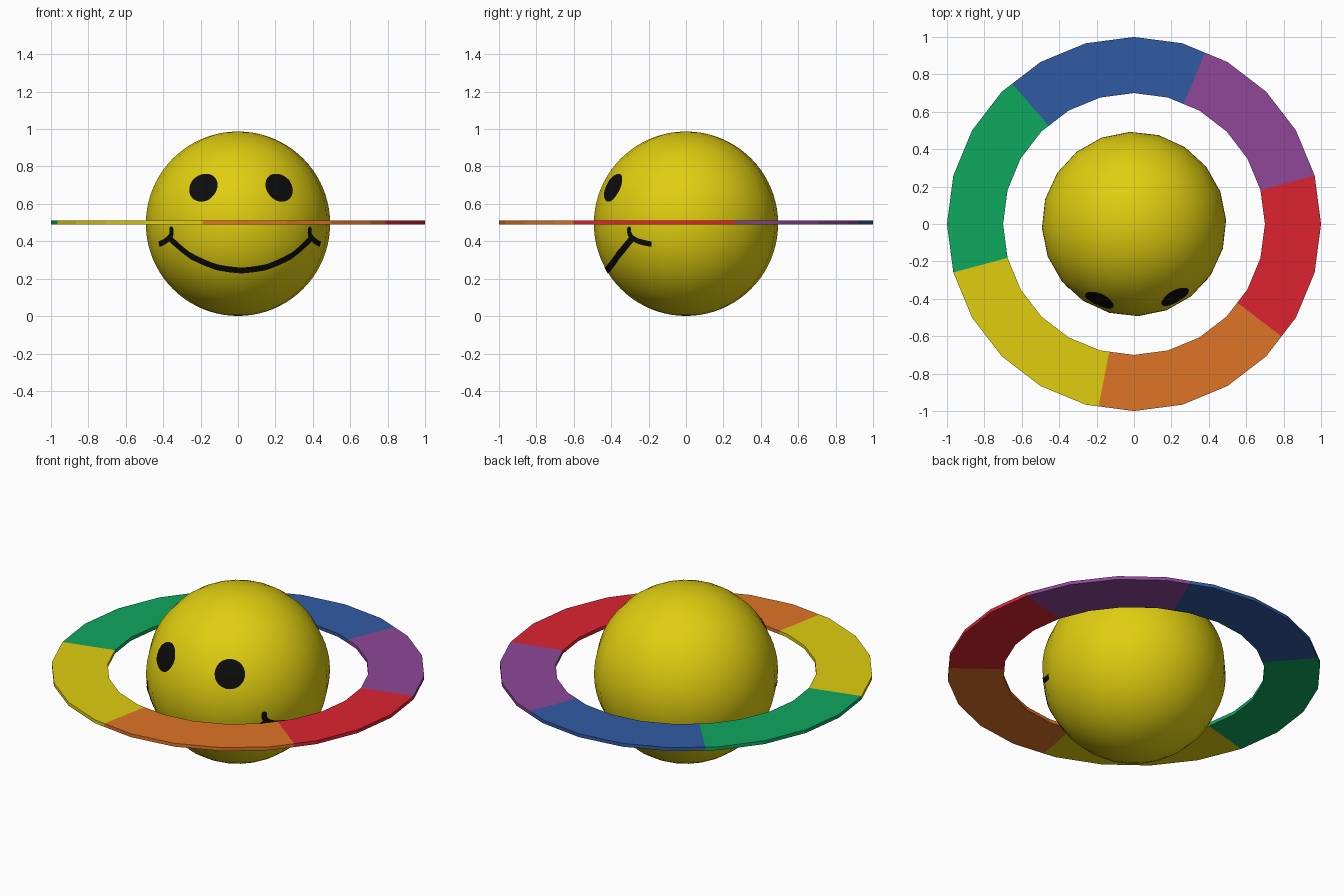
import bpy, bmesh, math
from mathutils import Vector, Matrix
from mathutils.bvhtree import BVHTree

if "Cube" in bpy.data.objects:
    bpy.data.objects.remove(bpy.data.objects["Cube"])

R, CZ = 0.493, 0.494                      # ball radius and centre height
POSE = Matrix.Translation((0, 0, CZ)) @ Matrix.Rotation(math.radians(2.5), 4, 'Z')


def material(name, rgb):
    lin = [((c / 255 + 0.055) / 1.055) ** 2.4 if c > 10 else c / 255 / 12.92 for c in rgb]
    m = bpy.data.materials.new(name)
    m.diffuse_color = (*lin, 1)
    m.use_nodes = True
    m.node_tree.nodes["Principled BSDF"].inputs["Base Color"].default_value = m.diffuse_color
    return m


yellow = material("yellow", (224, 206, 16))
black = material("black", (12, 12, 12))
red = material("red", (222, 36, 48))
orange = material("orange", (222, 116, 38))
green = material("green", (15, 168, 95))
blue = material("blue", (48, 91, 163))
purple = material("purple", (142, 71, 152))


def add_object(name, bm, mats, smooth=False):
    me = bpy.data.meshes.new(name)
    for f in bm.faces:
        f.smooth = smooth
    bm.to_mesh(me)
    bm.free()
    for m in mats:
        me.materials.append(m)
    ob = bpy.data.objects.new(name, me)
    bpy.context.collection.objects.link(ob)
    return ob


# Ball: few segments around, many rings, turned slightly with the face
bm = bmesh.new()
bmesh.ops.create_uvsphere(bm, u_segments=20, v_segments=40, radius=R)
tree = BVHTree.FromBMesh(bm)
add_object("ball", bm, [yellow], True).matrix_world = POSE


def on_ball(d):
    """Point just above the faceted ball surface in direction d."""
    d = d.normalized()
    hit = tree.ray_cast(d * 2, -d)[0]
    return (hit.length if hit else R) * d + d * 0.003


def disc(bm, centre, radius, n=32, rings=6):
    c = centre.normalized()
    side = c.cross(Vector((0, 0, 1))).normalized()
    up = side.cross(c)
    hub = bm.verts.new(on_ball(c))
    prev = None
    for k in range(1, rings + 1):
        t = radius / R * k / rings
        row = []
        for i in range(n):
            a = math.tau * i / n
            row.append(bm.verts.new(on_ball(
                c * math.cos(t) + (side * math.cos(a) + up * math.sin(a)) * math.sin(t))))
        for i in range(n):
            j = (i + 1) % n
            bm.faces.new((hub, row[j], row[i]) if prev is None
                         else (prev[i], prev[j], row[j], row[i]))
        prev = row


def stroke(bm, path, width):
    """Ribbon of the given width following a path on the ball."""
    prev = None
    for i, p in enumerate(path):
        tan = path[min(i + 1, len(path) - 1)] - path[max(i - 1, 0)]
        side = p.cross(tan).normalized()
        row = [bm.verts.new(on_ball(p.normalized() * R + side * width * (k / 4 - 0.5)))
               for k in range(5)]
        if prev:
            for k in range(4):
                bm.faces.new((prev[k], row[k], row[k + 1], prev[k + 1]))
        prev = row


def finish(name, bm):
    for f in bm.faces:
        f.normal_update()
        if f.normal.dot(f.calc_center_median()) < 0:
            f.normal_flip()
    add_object(name, bm, [black], True).matrix_world = POSE


# Eyes
for name, s in (("left_eye", -1), ("right_eye", 1)):
    bm = bmesh.new()
    disc(bm, Vector((0.203 * s, -0.40, 0.194)), 0.082)
    finish(name, bm)

# Mouth: an arc as seen from the front
bm = bmesh.new()
ARC, HALF = 0.505, 0.846
path = []
for i in range(81):
    t = HALF * (i / 40 - 1)
    x, z = ARC * math.sin(t), 0.256 - ARC * math.cos(t)
    path.append(Vector((x, -math.sqrt(R * R - x * x - z * z), z)))
stroke(bm, path, 0.036)
finish("mouth", bm)

# Cheek creases across both ends of the mouth
for name, s in (("left_crease", -1), ("right_crease", 1)):
    bm = bmesh.new()
    a, b, c = (Vector((s * x, y, z)) for x, y, z in
               ((0.367, -0.317, -0.030), (0.381, -0.297, -0.078), (0.424, -0.200, -0.107)))
    path = []
    for i in range(25):
        t = i / 24
        ctrl = 2 * b - (a + c) / 2
        path.append(a * (1 - t) ** 2 + ctrl * 2 * t * (1 - t) + c * t * t)
    stroke(bm, path, 0.030)
    disc(bm, a, 0.015, 16, 2)
    finish(name, bm)

# Ring: flat 24-sided band, split at the colour borders
borders = [15, 67.5, 131, 195, 259, 322.7]
mats = [purple, blue, green, yellow, orange, red]
angles = sorted(set(borders) | {15 * i for i in range(24)})
bm = bmesh.new()
rows = []
for a in angles:
    # keep the inserted border points on the straight sides
    k = math.cos(math.radians(7.5)) / math.cos(math.radians(a % 15 - 7.5))
    u = Vector((math.cos(math.radians(a)), math.sin(math.radians(a)), 0)) * k
    rows.append([bm.verts.new(u * r + Vector((0, 0, z)))
                 for r, z in ((0.7, 0.49), (1, 0.49), (1, 0.51), (0.7, 0.51))])
for i, a in enumerate(angles):
    p, q = rows[i], rows[(i + 1) % len(rows)]
    for k in range(4):
        f = bm.faces.new((p[k], q[k], q[(k + 1) % 4], p[(k + 1) % 4]))
        f.material_index = (sum(a >= b for b in borders) - 1) % 6
bmesh.ops.recalc_face_normals(bm, faces=bm.faces)
add_object("rainbow_ring", bm, mats)
